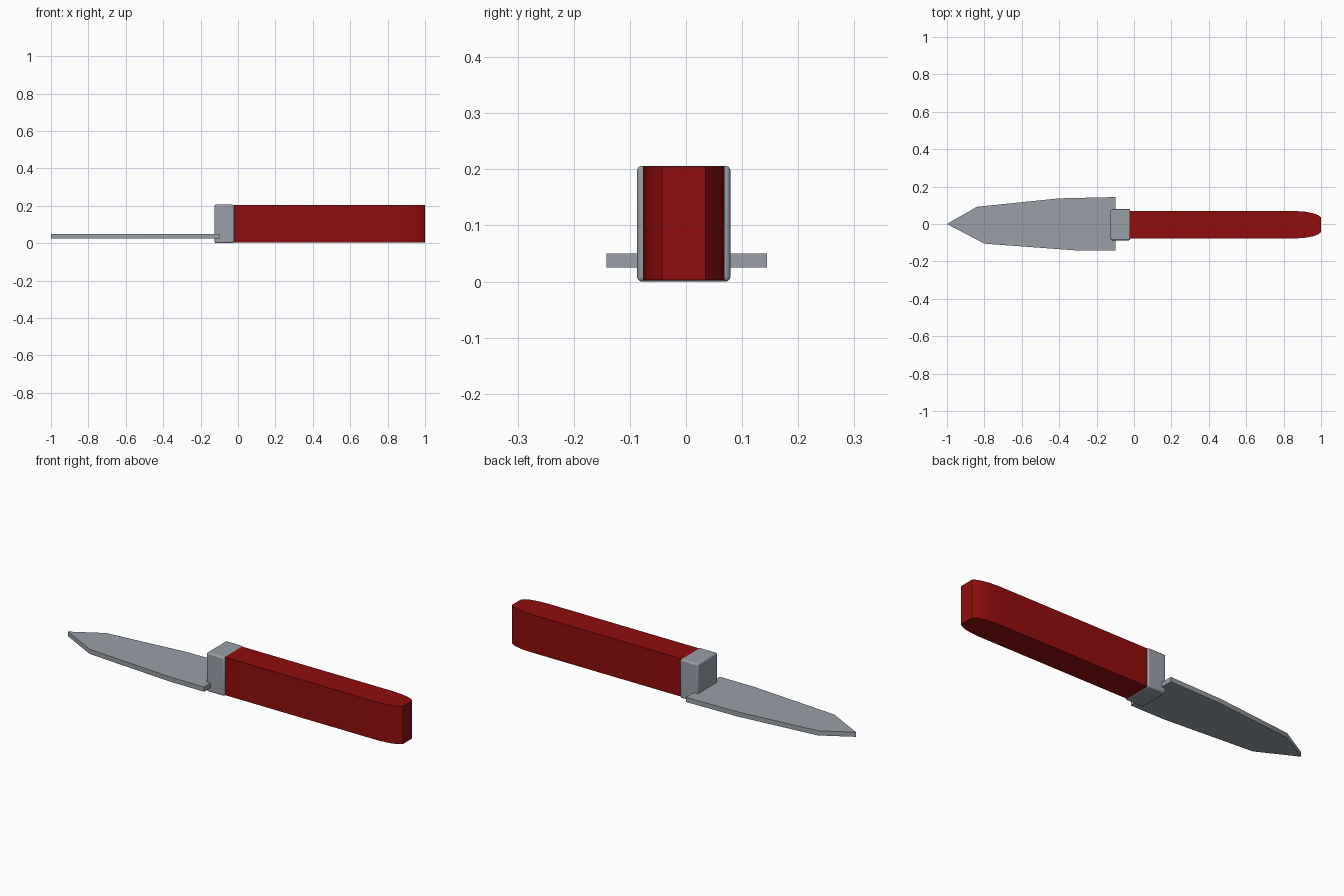
import bpy
import bmesh
from math import radians

cube = bpy.data.objects.get("Cube")
if cube:
    bpy.data.objects.remove(cube, do_unlink=True)


def material(name, colour):
    mat = bpy.data.materials.new(name)
    mat.use_nodes = True
    mat.diffuse_color = colour
    mat.node_tree.nodes["Principled BSDF"].inputs["Base Color"].default_value = colour
    return mat


def extruded(name, outline, low, high, mat, bevel=0.0):
    """Raise a flat outline into a solid between two heights."""
    bm = bmesh.new()
    base = bm.faces.new([bm.verts.new((x, y, low)) for x, y in outline])
    top = bmesh.ops.extrude_face_region(bm, geom=[base])["geom"]
    verts = [v for v in top if isinstance(v, bmesh.types.BMVert)]
    bmesh.ops.translate(bm, verts=verts, vec=(0, 0, high - low))
    bmesh.ops.recalc_face_normals(bm, faces=bm.faces)
    mesh = bpy.data.meshes.new(name)
    bm.to_mesh(mesh)
    bm.free()
    mesh.materials.append(mat)
    obj = bpy.data.objects.new(name, mesh)
    bpy.context.collection.objects.link(obj)
    if bevel:
        mod = obj.modifiers.new("soft_edges", "BEVEL")
        mod.width = bevel
        mod.segments = 3
    bpy.ops.object.select_all(action="DESELECT")
    obj.select_set(True)
    bpy.context.view_layer.objects.active = obj
    bpy.ops.object.shade_smooth_by_angle(angle=radians(35))
    return obj


steel = material("steel grey", (0.32, 0.35, 0.39, 1))
red = material("handle red", (0.28, 0.004, 0.004, 1))
MID = -0.004  # handle and guard sit slightly off the blade's centre line

# Blade: flat pointed plate
blade = [(-1, 0), (-0.80, -0.105), (-0.30, -0.142), (-0.10, -0.142),
         (-0.10, 0.144), (-0.40, 0.137), (-0.84, 0.092)]
extruded("blade", blade, 0.025, 0.05, steel)

# Guard: softened block between blade and handle
guard = [(-0.125, MID - 0.083), (-0.02, MID - 0.083),
         (-0.02, MID + 0.083), (-0.125, MID + 0.083)]
extruded("guard", guard, 0.0, 0.206, steel, 0.008)

# Handle: long bar with a rounded butt, mirrored across its centre line
side = [(-0.03, 0.073), (0.87, 0.073), (0.92, 0.069), (0.96, 0.061),
        (0.985, 0.051), (1.0, 0.039)]
handle = [(x, MID + y) for x, y in side] + [(x, MID - y) for x, y in reversed(side)]
extruded("handle", handle, 0.003, 0.205, red)
